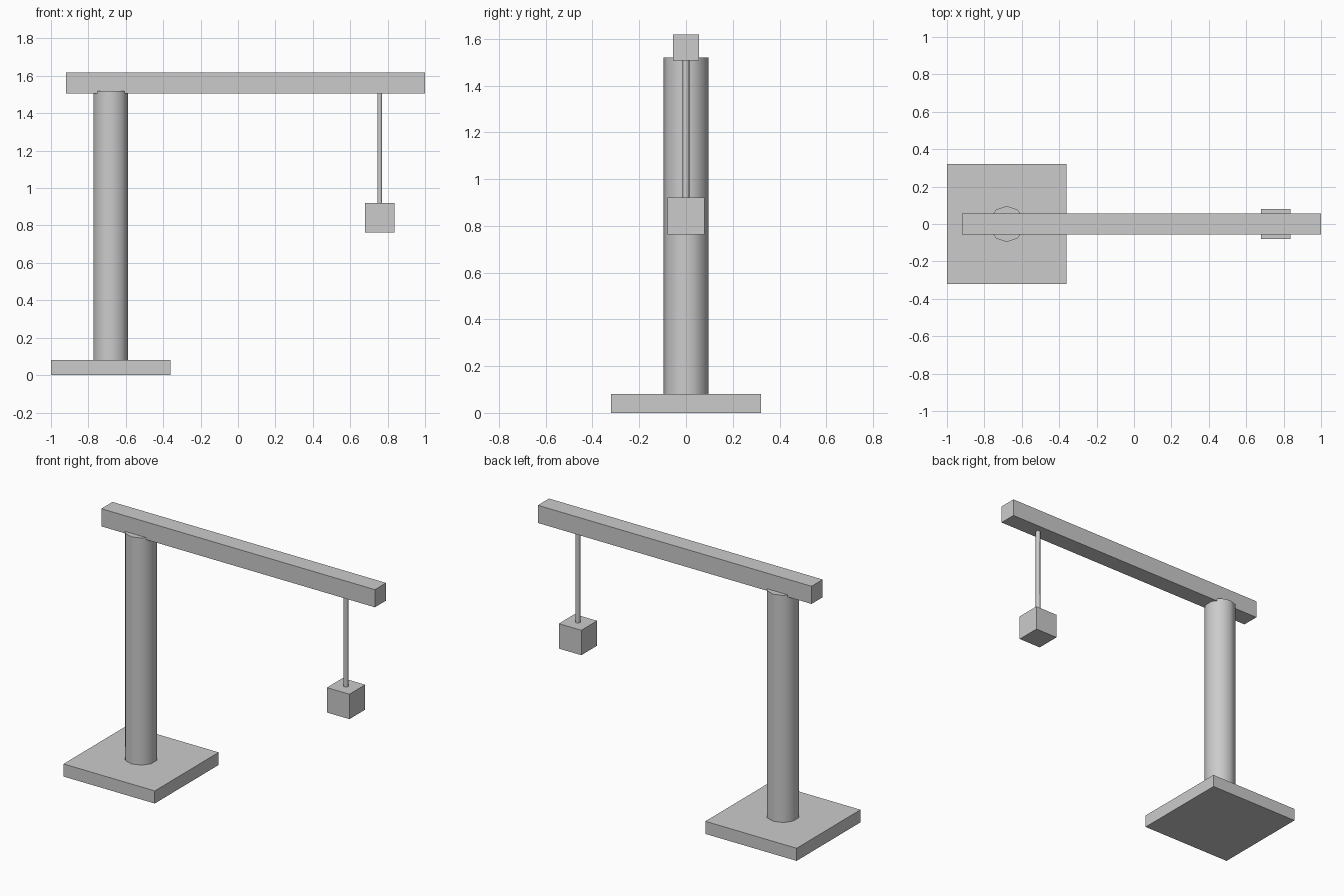
import bpy, math

if "Cube" in bpy.data.objects:
    bpy.data.objects.remove(bpy.data.objects["Cube"])


def box(name, center, size):
    bpy.ops.mesh.primitive_cube_add(size=1, location=center)
    ob = bpy.context.object
    ob.name = name
    ob.scale = size
    bpy.ops.object.transform_apply(location=False, rotation=False, scale=True)
    return ob


def rod(name, x, radius, z0, z1, sides):
    bpy.ops.mesh.primitive_cylinder_add(vertices=sides, radius=radius, depth=z1 - z0,
                                        location=(x, 0, (z0 + z1) / 2))
    ob = bpy.context.object
    ob.name = name
    bpy.ops.object.shade_smooth_by_angle(angle=math.radians(65))
    return ob


# Foot plate and upright
box("base_plate", (-0.68, 0, 0.04), (0.64, 0.64, 0.08))
rod("mast", -0.68, 0.096, 0.08, 1.52, 10)

# Horizontal jib resting on the mast
box("jib_beam", (0.04, 0, 1.563), (1.92, 0.112, 0.112))

# Hanging cable and load
rod("cable", 0.758, 0.0145, 0.915, 1.512, 6)
box("load_block", (0.758, 0, 0.842), (0.158, 0.158, 0.158))
